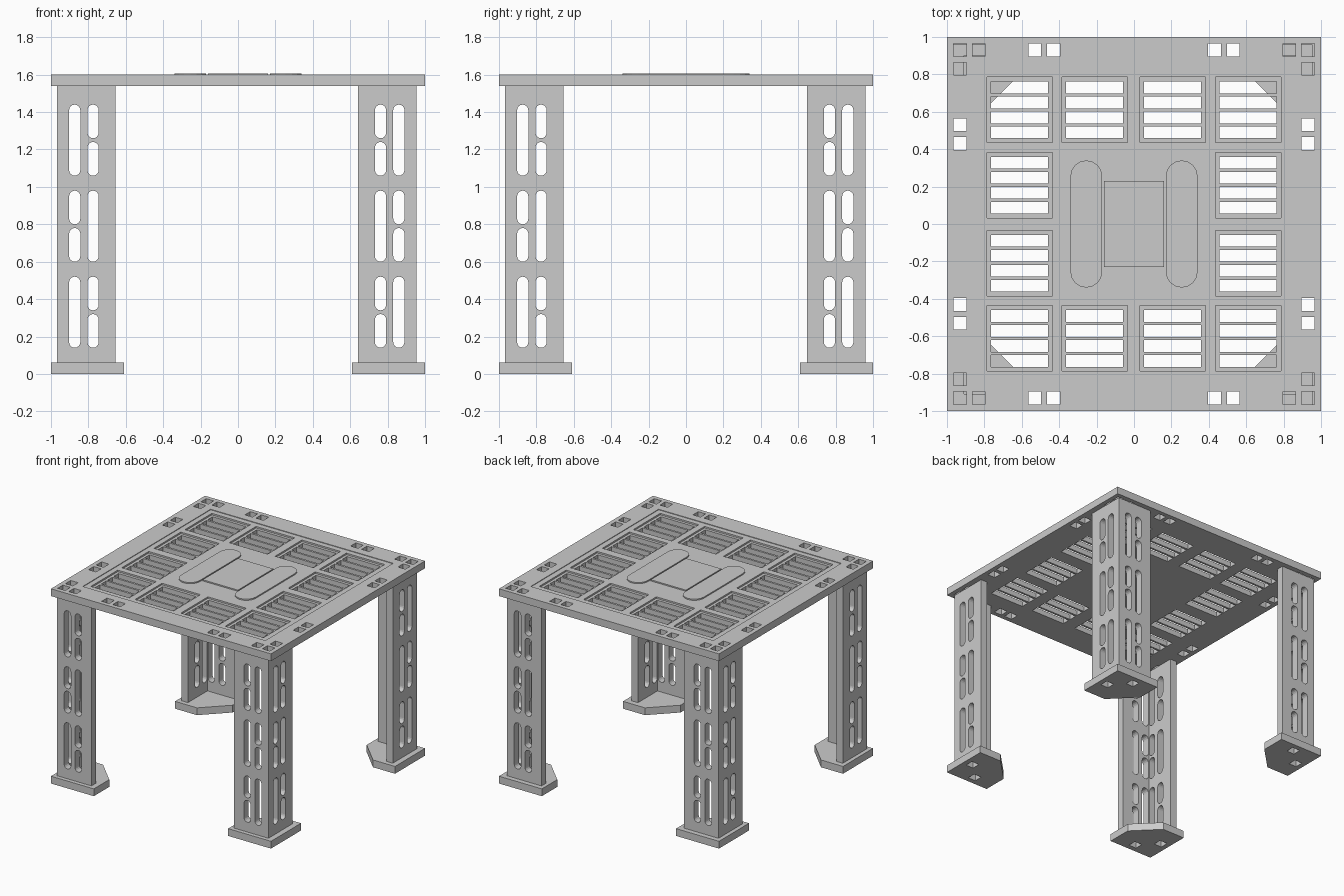
import bpy, bmesh, math

if "Cube" in bpy.data.objects:
    bpy.data.objects.remove(bpy.data.objects["Cube"])


def prism(bm, pts, lo, hi, axis='z'):
    """Extrude a 2D outline between lo and hi along an axis."""
    def place(a, b, h):
        return {'x': (h, a, b), 'y': (a, h, b), 'z': (a, b, h)}[axis]
    bottom = [bm.verts.new(place(a, b, lo)) for a, b in pts]
    top = [bm.verts.new(place(a, b, hi)) for a, b in pts]
    n = len(pts)
    bm.faces.new(bottom)
    bm.faces.new(top[::-1])
    for i in range(n):
        bm.faces.new((bottom[i], top[i], top[(i + 1) % n], bottom[(i + 1) % n]))


def rect(cx, cy, w, h):
    return [(cx - w / 2, cy - h / 2), (cx + w / 2, cy - h / 2),
            (cx + w / 2, cy + h / 2), (cx - w / 2, cy + h / 2)]


def stadium(cx, lo, hi, w, seg=8):
    """Upright slot outline with round ends."""
    r = w / 2
    pts = []
    for cy, start in ((hi - r, 0), (lo + r, math.pi)):
        for i in range(seg + 1):
            a = start + math.pi * i / seg
            pts.append((cx + r * math.cos(a), cy + r * math.sin(a)))
    return pts


def make(name, bm):
    bmesh.ops.recalc_face_normals(bm, faces=bm.faces[:])
    me = bpy.data.meshes.new(name)
    bm.to_mesh(me)
    bm.free()
    ob = bpy.data.objects.new(name, me)
    bpy.context.collection.objects.link(ob)
    return ob


def cut(ob, bm):
    """Subtract a cutter mesh from an object and drop the cutter."""
    cutter = make("cutter", bm)
    cutter.hide_render = True
    mod = ob.modifiers.new("cut", 'BOOLEAN')
    mod.operation = 'DIFFERENCE'
    mod.solver = 'EXACT'
    mod.object = cutter
    bpy.context.view_layer.objects.active = ob
    bpy.ops.object.modifier_apply(modifier=mod.name)
    bpy.data.objects.remove(cutter)


# table top slab
bm = bmesh.new()
prism(bm, rect(0, 0, 2, 2), 1.54, 1.6)
top = make("table_top", bm)

# shallow inset field, then a deeper recess for each grille panel
bm = bmesh.new()
prism(bm, rect(0, 0, 1.66, 1.66), 1.595, 1.7)
cut(top, bm)
centres = (-0.612, -0.21, 0.207, 0.61)
cells = [(x, y) for i, x in enumerate(centres) for j, y in enumerate(centres)
         if i in (0, 3) or j in (0, 3)]
bm = bmesh.new()
for x, y in cells:
    prism(bm, rect(x, y, 0.35, 0.35), 1.582, 1.7)
cut(top, bm)

# grille slots and square edge holes
bm = bmesh.new()
for x, y in cells:
    for k in range(4):
        prism(bm, rect(x, y + (k - 1.5) * 0.08, 0.305, 0.063), 1.4, 1.7)
for s in (-1, 1):
    for p in (-0.83, -0.53, -0.43, 0.43, 0.53, 0.83):
        prism(bm, rect(p, s * 0.93, 0.068, 0.068), 1.4, 1.7)
        prism(bm, rect(s * 0.93, p, 0.068, 0.068), 1.4, 1.7)
    for t in (-1, 1):
        prism(bm, rect(s * 0.93, t * 0.93, 0.068, 0.068), 1.4, 1.7)
cut(top, bm)

# plain raised plates in the middle of the top
bm = bmesh.new()
for x in (-0.255, 0.255):
    prism(bm, stadium(x, -0.34, 0.34, 0.17), 1.59, 1.605)
prism(bm, rect(0, 0, 0.32, 0.46), 1.59, 1.605)
make("centre_plates", bm)

# slot layout on each leg wall: (distance from centre, bottom, top)
OUTER, INNER = 0.873, 0.775
slots = [(OUTER, 1.06, 1.44), (OUTER, 0.80, 0.98), (OUTER, 0.60, 0.78), (OUTER, 0.14, 0.52),
         (INNER, 1.26, 1.44), (INNER, 1.06, 1.24), (INNER, 0.60, 0.98),
         (INNER, 0.34, 0.52), (INNER, 0.14, 0.32)]

for side, sx in (("left", -1), ("right", 1)):
    for end, sy in (("front", -1), ("back", 1)):
        # small shift of the right and back legs
        dx = -0.013 if sx > 0 else 0
        dy = -0.008 if sy > 0 else 0

        # L-section leg with two slotted walls
        o, i, w = 0.967, 0.655, 0.908
        outline = [(o, o), (i, o), (i, w), (w, w), (w, i), (o, i)]
        bm = bmesh.new()
        prism(bm, [(sx * a + dx, sy * b + dy) for a, b in outline], 0.06, 1.54)
        leg = make(f"{end}_{side}_leg", bm)
        for axis, s, d, t, e in (('y', sx, dx, sy, dy), ('x', sy, dy, sx, dx)):
            bm = bmesh.new()
            lo, hi = sorted((t * 0.89 + e, t * 1.05 + e))
            for c, z0, z1 in slots:
                prism(bm, stadium(s * c + d, z0, z1, 0.06), lo, hi, axis)
            cut(leg, bm)

        # foot plate with a clipped inner corner and two square sockets
        outline = [(1, 1), (0.61, 1), (0.61, 0.80), (0.80, 0.61), (1, 0.61)]
        bm = bmesh.new()
        prism(bm, [(sx * a, sy * b) for a, b in outline], 0, 0.06)
        foot = make(f"{end}_{side}_foot", bm)
        bm = bmesh.new()
        for a, b in ((0.79, 0.925), (0.925, 0.79)):
            prism(bm, rect(sx * a, sy * b, 0.068, 0.068), -0.1, 0.058)
        cut(foot, bm)
